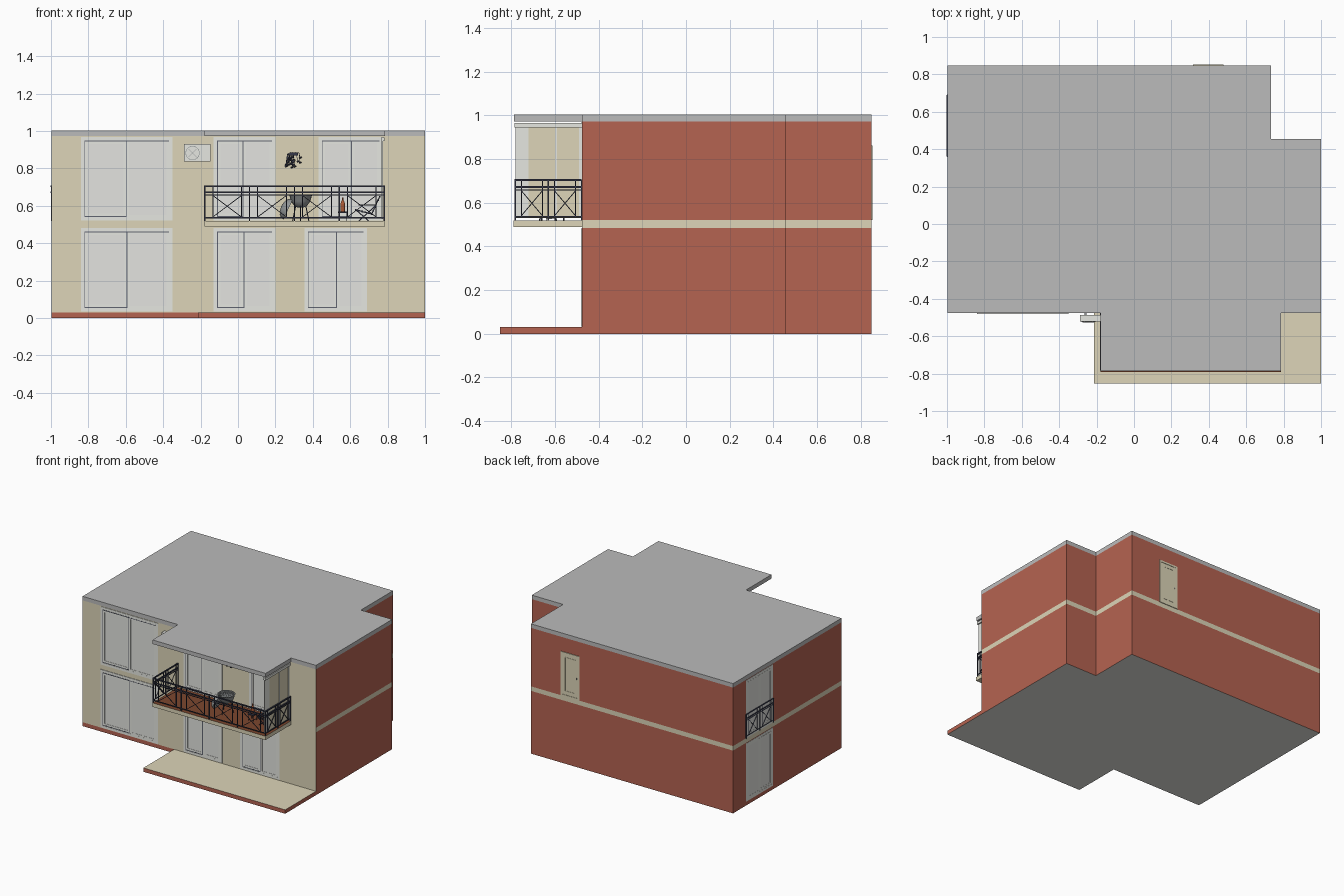
import bpy, bmesh, math, random
from mathutils import Vector

if "Cube" in bpy.data.objects:
    bpy.data.objects.remove(bpy.data.objects["Cube"])

random.seed(4)


def srgb(r, g, b):
    return tuple(((c / 255 + 0.055) / 1.055) ** 2.4 for c in (r, g, b)) + (1,)


COLS = {"brick_red": (181, 99, 81), "cream": (221, 213, 184), "concrete_grey": (187, 187, 187),
        "frame_white": (231, 232, 226), "glass_grey": (227, 228, 224), "iron_dark": (54, 57, 74),
        "floor_terracotta": (124, 70, 46), "metal_grey": (145, 149, 150),
        "bottle_orange": (175, 92, 55), "sash_grey": (96, 100, 112)}
NAMES = list(COLS)
for n in NAMES:
    bpy.data.materials.new(n).diffuse_color = srgb(*COLS[n])
BRICK, CREAM, GREY, WHITE, GLASS, IRON, FLOOR, METAL, ORANGE, SASH = range(10)


def finish(name, bm):
    bmesh.ops.recalc_face_normals(bm, faces=bm.faces)
    me = bpy.data.meshes.new(name)
    bm.to_mesh(me)
    bm.free()
    for n in NAMES:
        me.materials.append(bpy.data.materials[n])
    ob = bpy.data.objects.new(name, me)
    bpy.context.collection.objects.link(ob)
    return ob


def box(bm, a, b, mat):
    v = [bm.verts.new((x, y, z)) for x in (a[0], b[0]) for y in (a[1], b[1]) for z in (a[2], b[2])]
    for f in ((0, 1, 3, 2), (4, 6, 7, 5), (0, 4, 5, 1), (2, 3, 7, 6), (0, 2, 6, 4), (1, 5, 7, 3)):
        bm.faces.new([v[i] for i in f]).material_index = mat


def beam(bm, p, q, r, mat, n=4):
    p, q = Vector(p), Vector(q)
    d = (q - p).normalized()
    s = d.cross(Vector((0, 0, 1)) if abs(d.z) < 0.9 else Vector((0, 1, 0))).normalized()
    t = d.cross(s)
    rings = []
    for c in (p, q):
        rings.append([bm.verts.new(c + r * (s * math.cos(k) + t * math.sin(k)))
                      for k in (math.tau * (i + .5) / n for i in range(n))])
    faces = [bm.faces.new(rings[0]), bm.faces.new(rings[1])]
    for i in range(n):
        j = (i + 1) % n
        faces.append(bm.faces.new((rings[0][i], rings[0][j], rings[1][j], rings[1][i])))
    for f in faces:
        f.material_index = mat


def prism(name, outline, levels, rule):
    """Stack of wall rings with caps; rule(normal, centre) picks the colour."""
    bm = bmesh.new()
    rings = [[bm.verts.new((x, y, z)) for x, y in outline] for z in levels]
    bm.faces.new(rings[0])
    bm.faces.new(rings[-1])
    n = len(outline)
    for lo, hi in zip(rings, rings[1:]):
        for i in range(n):
            j = (i + 1) % n
            bm.faces.new((lo[i], lo[j], hi[j], hi[i]))
    bmesh.ops.recalc_face_normals(bm, faces=bm.faces)
    for f in bm.faces:
        f.material_index = rule(f.normal, f.calc_center_median())
    return finish(name, bm)


def lathe(bm, profile, centre, mat, n=20):
    rings = [[bm.verts.new((centre[0] + r * math.cos(math.tau * i / n),
                            centre[1] + r * math.sin(math.tau * i / n), centre[2] + z))
              for i in range(n)] for r, z in profile]
    faces = [bm.faces.new(rings[0]), bm.faces.new(rings[-1])]
    for lo, hi in zip(rings, rings[1:]):
        for i in range(n):
            j = (i + 1) % n
            faces.append(bm.faces.new((lo[i], lo[j], hi[j], hi[i])))
    for f in faces:
        f.material_index = mat


# main walls, with a cream belt, a cream front and a pale underside
L, B, F = -0.996, 0.848, -0.476


def wall_rule(n, c):
    if abs(n.z) > 0.5:
        return WHITE
    if n.y < -0.5:
        return BRICK if c.z < 0.03 else CREAM
    return CREAM if 0.485 < c.z < 0.52 else BRICK


prism("house_walls", [(L, F), (1, F), (1, .455), (.732, .455), (.732, B), (L, B)],
      (0, .03, .485, .52, .972), wall_rule)
# roof slab with the part above the balcony
prism("roof", [(L, F), (-.18, F), (-.18, -.787), (.787, -.787), (.787, F), (1, F), (1, .455),
               (.732, .455), (.732, B), (L, B)], (.972, 1.003), lambda n, c: GREY)
# terrace and balcony slabs
prism("terrace", [(-.213, -.852), (1, -.852), (1, F), (-.213, F)], (0, .03),
      lambda n, c: CREAM if n.z > .5 else WHITE if n.z < -.5 else BRICK)
prism("balcony_slab", [(-.18, -.79), (.787, -.79), (.787, F), (-.18, F)], (.488, .518),
      lambda n, c: FLOOR if n.z > .5 else CREAM)

# points on a wall: u along it, d outwards
WALLS = {"front": lambda u, d, z: (u, F - d, z), "left": lambda u, d, z: (L - d, u, z),
         "back": lambda u, d, z: (u, B + d, z)}


def plate(bm, wall, u0, u1, z0, z1, d0, d1, mat):
    box(bm, WALLS[wall](u0, d0, z0), WALLS[wall](u1, d1, z1), mat)


def border(bm, wall, u0, u1, z0, z1, w, d, mat):
    plate(bm, wall, u0, u0 + w, z0, z1, 0, d, mat)
    plate(bm, wall, u1 - w, u1, z0, z1, 0, d, mat)
    plate(bm, wall, u0 + w, u1 - w, z0, z0 + w, 0, d, mat)
    plate(bm, wall, u0 + w, u1 - w, z1 - w, z1, 0, d, mat)


def window(name, wall, u0, u1, z0, z1, split, d=.004, line=SASH):
    bm = bmesh.new()
    plate(bm, wall, u0, u1, z0, z1, 0, d * .5, GLASS)
    border(bm, wall, u0, u1, z0, z1, .018, d, WHITE)
    border(bm, wall, u0 + .018, split, z0 + .02, z1 - .02, .005, d * 1.1, line)
    border(bm, wall, u0 + .023, split - .005, z0 + .025, z1 - .025, .013, d, WHITE)
    border(bm, wall, split, u1 - .018, z0 + .018, z1 - .018, .013, d * .9, WHITE)
    plate(bm, wall, split, u1 - .018, z1 - .025, z1 - .02, 0, d * 1.1, line)
    finish(name, bm)


for name, u0, u1, z0, z1, s in (("upper_left_window", -.84, -.35, .52, .968, -.595),
                                ("lower_left_window", -.84, -.35, .034, .482, -.59),
                                ("upper_middle_window", -.13, .20, .52, .968, .03),
                                ("upper_right_window", .43, .775, .52, .968, .61),
                                ("lower_middle_window", -.13, .20, .034, .482, .035),
                                ("lower_right_window", .355, .69, .034, .482, .53)):
    window(name, "front", u0, u1, z0, z1, s)
for name, z0, z1 in (("side_lower_window", .03, .48), ("side_upper_window", .52, .968)):
    window(name, "left", .36, .69, z0, z1, .525, .002, WHITE)

# back door
bm = bmesh.new()
plate(bm, "back", .315, .478, .52, .862, 0, .002, CREAM)
border(bm, "back", .315, .478, .52, .862, .014, .005, CREAM)
border(bm, "back", .35, .443, .56, .825, .006, .004, CREAM)
plate(bm, "back", .338, .343, .675, .69, 0, .006, METAL)
finish("back_door", bm)


# railings with crossed panels
def railing(name, a, b, panels, r=.004):
    bm = bmesh.new()
    a, b = Vector(a + (0,)), Vector(b + (0,))
    at = lambda t, z: a.lerp(b, t) + Vector((0, 0, z))
    for z, k in ((.704, 1.5), (.672, 1.5), (.658, .8), (.536, 1)):
        beam(bm, at(0, z), at(1, z), r * k, IRON)
    for i in range(panels + 1):
        beam(bm, at(i / panels, .518), at(i / panels, .704), r * 1.2, IRON)
    for i in range(panels):
        t0, t1 = (i + .18) / panels, (i + .82) / panels
        for t in (t0, t1):
            beam(bm, at(t, .536), at(t, .704), r * .9, IRON)
        beam(bm, at(t0, .54), at(t1, .655), r * .7, IRON)
        beam(bm, at(t0, .655), at(t1, .54), r * .7, IRON)
    finish(name, bm)


railing("balcony_front_railing", (-.178, -.781), (.782, -.781), 4)
railing("balcony_left_railing", (-.178, -.781), (-.178, -.478), 2)
railing("balcony_right_railing", (.782, -.781), (.782, -.478), 2)
railing("side_window_railing", (-.998, .36), (-.998, .69), 2, .0036)

# roller screen at the right end of the balcony
bm = bmesh.new()
box(bm, (.764, -.785, .945), (.784, -.476, .964), WHITE)
box(bm, (.769, -.72, .53), (.772, -.476, .945), CREAM)
for y0, y1 in ((-.78, -.765), (-.765, -.72), (-.60, -.59), (-.49, -.476)):
    box(bm, (.767, y0, .53), (.774, y1, .945), WHITE)
finish("balcony_screen", bm)

# air conditioner with round fan grille
bm = bmesh.new()
box(bm, (-.29, -.52, .837), (-.147, -.487, .93), WHITE)
for x in (-.265, -.18):
    box(bm, (x, -.49, .84), (x + .012, F, .855), METAL)
beam(bm, (-.243, -.519, .882), (-.243, -.523, .882), .038, METAL, 24)
beam(bm, (-.243, -.522, .882), (-.243, -.525, .882), .035, WHITE, 24)
for k in range(4):
    a = math.pi * k / 4
    dx, dz = .032 * math.cos(a), .032 * math.sin(a)
    beam(bm, (-.243 - dx, -.526, .882 - dz), (-.243 + dx, -.526, .882 + dz), .0012, METAL)
finish("air_conditioner", bm)

# hanging wall plant
bm = bmesh.new()
box(bm, (.275, -.495, .868), (.32, F, .885), IRON)
for i in range(24):
    x, z = random.uniform(.262, .33), random.uniform(.868, .89)
    x2, z2 = x + random.uniform(-.012, .012), z - random.uniform(.01, .07)
    y = random.uniform(-.5, -.48)
    beam(bm, (x, y, z), (x2, y - .004, z2), .0018, IRON)
    beam(bm, (x2 - .006, y - .004, z2), (x2 + .006, y - .006, z2 + .005), .004, IRON, 5)
finish("wall_plant", bm)

# kettle barbecue with its lid leaning beside it
bx, by = .335, -.62
bm = bmesh.new()
lathe(bm, [(.015, .59), (.035, .60), (.052, .625), (.06, .655), (.064, .66), (.056, .66), (.045, .63)],
      (bx, by, 0), METAL)
for k in range(3):
    a = math.tau * k / 3 + .5
    beam(bm, (bx + .03 * math.cos(a), by + .03 * math.sin(a), .605),
         (bx + .05 * math.cos(a), by + .05 * math.sin(a), .518), .003, IRON, 6)
for k in range(-4, 5):
    h = math.sqrt(.054 ** 2 - (k * .012) ** 2)
    beam(bm, (bx + k * .012, by - h, .657), (bx + k * .012, by + h, .657), .0012, METAL)
finish("barbecue", bm)
bm = bmesh.new()
lathe(bm, [(.06, 0), (.056, .015), (.042, .03), (.02, .038), (.004, .04)], (0, 0, 0), METAL)
lid = finish("barbecue_lid", bm)
lid.location, lid.rotation_euler = (.268, -.62, .58), (0, math.radians(-65), 0)
for ob in (bpy.data.objects["barbecue"], lid):
    bpy.ops.object.select_all(action='DESELECT')
    ob.select_set(True)
    bpy.context.view_layer.objects.active = ob
    bpy.ops.object.shade_smooth_by_angle()

# bottle on a low stool
bm = bmesh.new()
lathe(bm, [(.012, 0), (.013, .04), (.005, .06), (.005, .075)], (.56, -.62, .57), ORANGE, 12)
box(bm, (.535, -.645, .562), (.585, -.595, .57), IRON)
for x in (.54, .58):
    for y in (-.64, -.60):
        beam(bm, (x, y, .518), (x, y, .565), .002, IRON)
finish("bottle_and_stool", bm)

# reclining chair: slatted seat and back between two side frames
bm = bmesh.new()
S, M, T = (.63, .578), (.715, .556), (.757, .648)
for y in (-.66, -.56):
    for p, q in ((S, M), (M, T), (S, (.70, .518)), ((.645, .518), (.735, .60)), ((.645, .605), (.738, .605))):
        beam(bm, (p[0], y, p[1]), (q[0], y, q[1]), .004, IRON)
for p, q in ((S, M), (M, T)):
    for i in range(6):
        t = i / 5
        x, z = p[0] + (q[0] - p[0]) * t, p[1] + (q[1] - p[1]) * t
        beam(bm, (x, -.66, z), (x, -.56, z), .006, IRON)
finish("reclining_chair", bm)

for m in bpy.data.materials:
    if m.users and not m.is_grease_pencil:
        m.use_nodes = True
        m.node_tree.nodes["Principled BSDF"].inputs["Base Color"].default_value = m.diffuse_color
